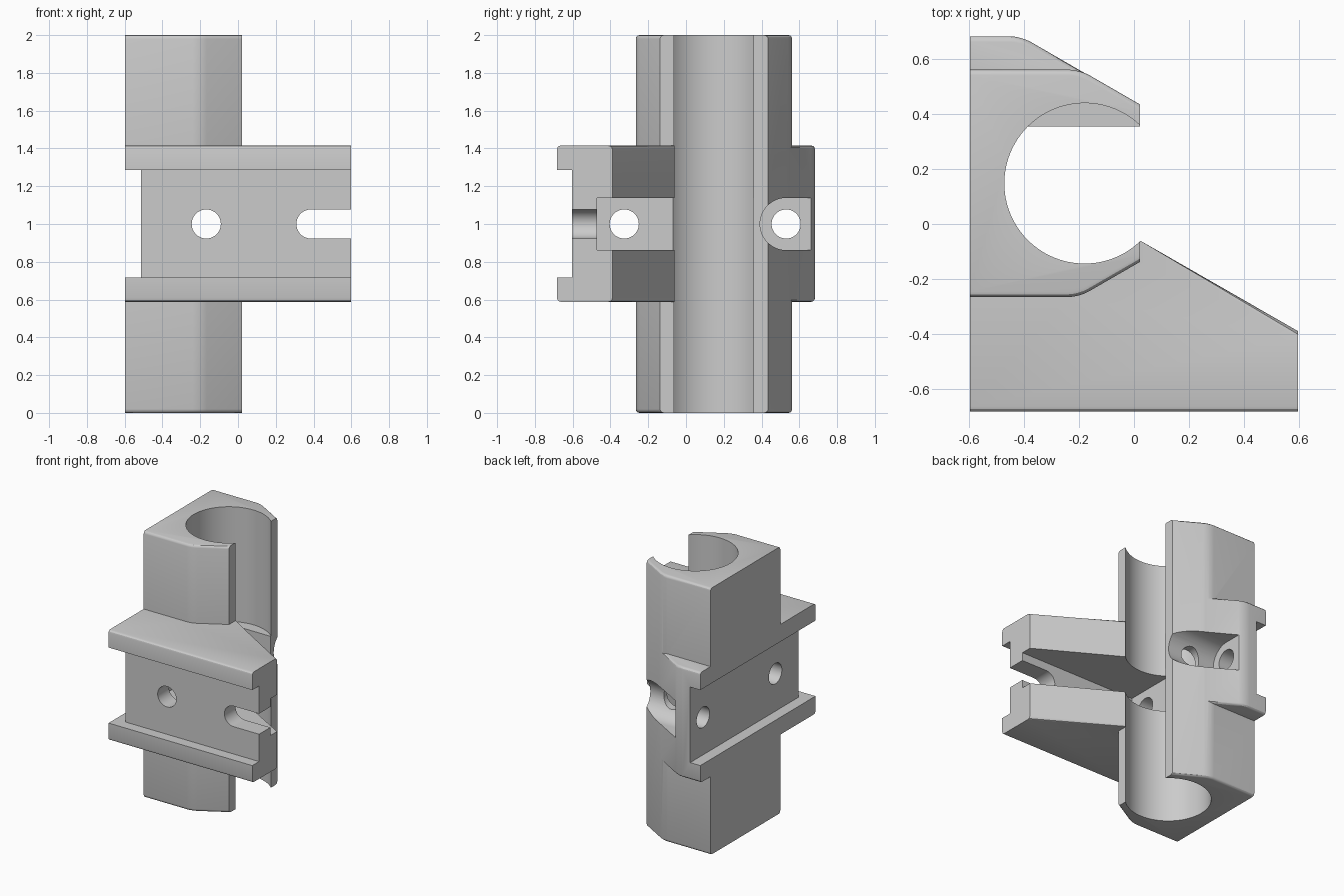
import bpy, bmesh, math
from mathutils import Matrix

cube = bpy.data.objects.get("Cube")
if cube:
    bpy.data.objects.remove(cube, do_unlink=True)

mat = bpy.data.materials.new("plain grey")
mat.use_nodes = True
grey = (0.6, 0.6, 0.6, 1)
mat.diffuse_color = grey
mat.node_tree.nodes["Principled BSDF"].inputs["Base Color"].default_value = grey

LEFT, RIGHT, MOUTH = -0.597, 0.597, 0.022
MID = 1.0
BORE_X, BORE_Y, BORE_R = -0.18, 0.148, 0.292
SLOPE = math.tan(math.radians(30))
FLOOR = -0.375      # screw seat plane across x
HOLE_R = 0.077
SEAT = 0.138        # half height of the screw pockets


def finish(name, bm):
    bmesh.ops.recalc_face_normals(bm, faces=bm.faces)
    mesh = bpy.data.meshes.new(name)
    bm.to_mesh(mesh)
    bm.free()
    ob = bpy.data.objects.new(name, mesh)
    bpy.context.collection.objects.link(ob)
    mesh.materials.append(mat)
    return ob


def prism(name, outline, z0, z1, rounded=False):
    """Extrude an outline upward, optionally softening its bends and rims."""
    bm = bmesh.new()
    base = bm.faces.new([bm.verts.new((x, y, z0)) for x, y in outline])
    # Keep the base so the prism is closed
    ext = bmesh.ops.extrude_face_region(bm, geom=[base], use_keep_orig=True)["geom"]
    for v in ext:
        if isinstance(v, bmesh.types.BMVert):
            v.co.z = z1
    bmesh.ops.recalc_face_normals(bm, faces=bm.faces)
    if rounded:
        bends = [e for e in bm.edges
                 if all(-0.5 < v.co.x < -0.1 for v in e.verts)
                 and abs(e.verts[0].co.z - e.verts[1].co.z) > 0.1]
        bmesh.ops.bevel(bm, geom=bends, offset=0.04, segments=4,
                        affect='EDGES', profile=0.5)
        rims = [e for e in bm.edges
                if abs(e.verts[0].co.z - e.verts[1].co.z) < 1e-4
                and abs(e.verts[0].co.x - e.verts[1].co.x) > 1e-4]
        bmesh.ops.bevel(bm, geom=rims, offset=0.02, segments=3,
                        affect='EDGES', profile=0.5)
    return finish(name, bm)


def box(name, x, y, z):
    return prism(name, [(x[0], y[0]), (x[1], y[0]), (x[1], y[1]), (x[0], y[1])], *z)


def rod(name, centre, radius, length, axis='Z', sides=48):
    turn = {'X': Matrix.Rotation(math.pi / 2, 4, 'Y'),
            'Y': Matrix.Rotation(math.pi / 2, 4, 'X'),
            'Z': Matrix.Identity(4)}[axis]
    bm = bmesh.new()
    bmesh.ops.create_cone(bm, cap_ends=True, segments=sides, radius1=radius,
                          radius2=radius, depth=length,
                          matrix=Matrix.Translation(centre) @ turn)
    return finish(name, bm)


def combine(target, tool, operation='DIFFERENCE'):
    mod = target.modifiers.new(tool.name, 'BOOLEAN')
    mod.operation, mod.solver, mod.object = operation, 'EXACT', tool
    bpy.context.view_layer.objects.active = target
    bpy.ops.object.modifier_apply(modifier=mod.name)
    bpy.data.objects.remove(tool, do_unlink=True)


# Tall clamp body
back_tip = 0.435
clamp = prism("rail_clamp", [
    (LEFT, -0.266), (-0.2, -0.266), (MOUTH, -0.266 + SLOPE * (MOUTH + 0.2)),
    (MOUTH, back_tip), (MOUTH - (0.562 - back_tip) / SLOPE, 0.562),
    (LEFT, 0.562)], 0, 2, True)

# Wide middle bracket with sloping arms
tip = back_tip - 0.002
bracket = prism("bracket", [
    (LEFT, -0.683), (RIGHT, -0.683), (RIGHT, -0.39), (MOUTH, -0.06),
    (MOUTH, tip), (MOUTH - (0.683 - tip) / SLOPE, 0.683),
    (LEFT, 0.683)], 0.588, 1.415, True)
combine(clamp, bracket, 'UNION')

# Round bore open toward the side
combine(clamp, rod("bore", (BORE_X, BORE_Y, MID), BORE_R, 3, 'Z', 96))

# Flat seat inside the bore
seat = prism("bore_seat", [(-0.4, 0.355), (MOUTH, 0.355), (MOUTH, 0.42),
                           (-0.1, 0.47), (-0.4, 0.47)], MID - SEAT, MID + SEAT)
combine(clamp, seat, 'UNION')

# Rail channels on the front and side
channel = (0.718, 1.285)
combine(clamp, box("front_channel", (-1, 1), (-1, -0.603), channel))
combine(clamp, box("side_channel", (-1, -0.513), (-1, 1), channel))

# Screw pockets
pocket = (MID - SEAT, MID + SEAT)
combine(clamp, box("front_pocket", (FLOOR, 1), (-0.47, 0.1), pocket))
back_pocket = rod("back_pocket", ((FLOOR + 1) / 2, 0.53, MID), SEAT, 1 - FLOOR, 'X')
combine(back_pocket, box("pocket_mouth", (FLOOR, 1), (0.53, 1), pocket), 'UNION')
combine(clamp, back_pocket)

# Screw holes
for y in (-0.327, 0.53):
    combine(clamp, rod("side_hole", (-0.45, y, MID), HOLE_R, 0.4, 'X'))
combine(clamp, rod("front_hole", (-0.168, 0, MID), HOLE_R, 2, 'Y'))

# Open slot at the end of the arm
slot = rod("arm_slot", (0.386, -0.5, MID), HOLE_R, 0.8, 'Y')
combine(slot, box("slot_mouth", (0.386, 1), (-0.9, -0.1),
                  (MID - HOLE_R, MID + HOLE_R)), 'UNION')
combine(clamp, slot)

# Smooth curved surfaces, keep edges sharp
bpy.ops.object.select_all(action='DESELECT')
clamp.select_set(True)
bpy.context.view_layer.objects.active = clamp
bpy.ops.object.shade_smooth_by_angle(angle=math.radians(30))
